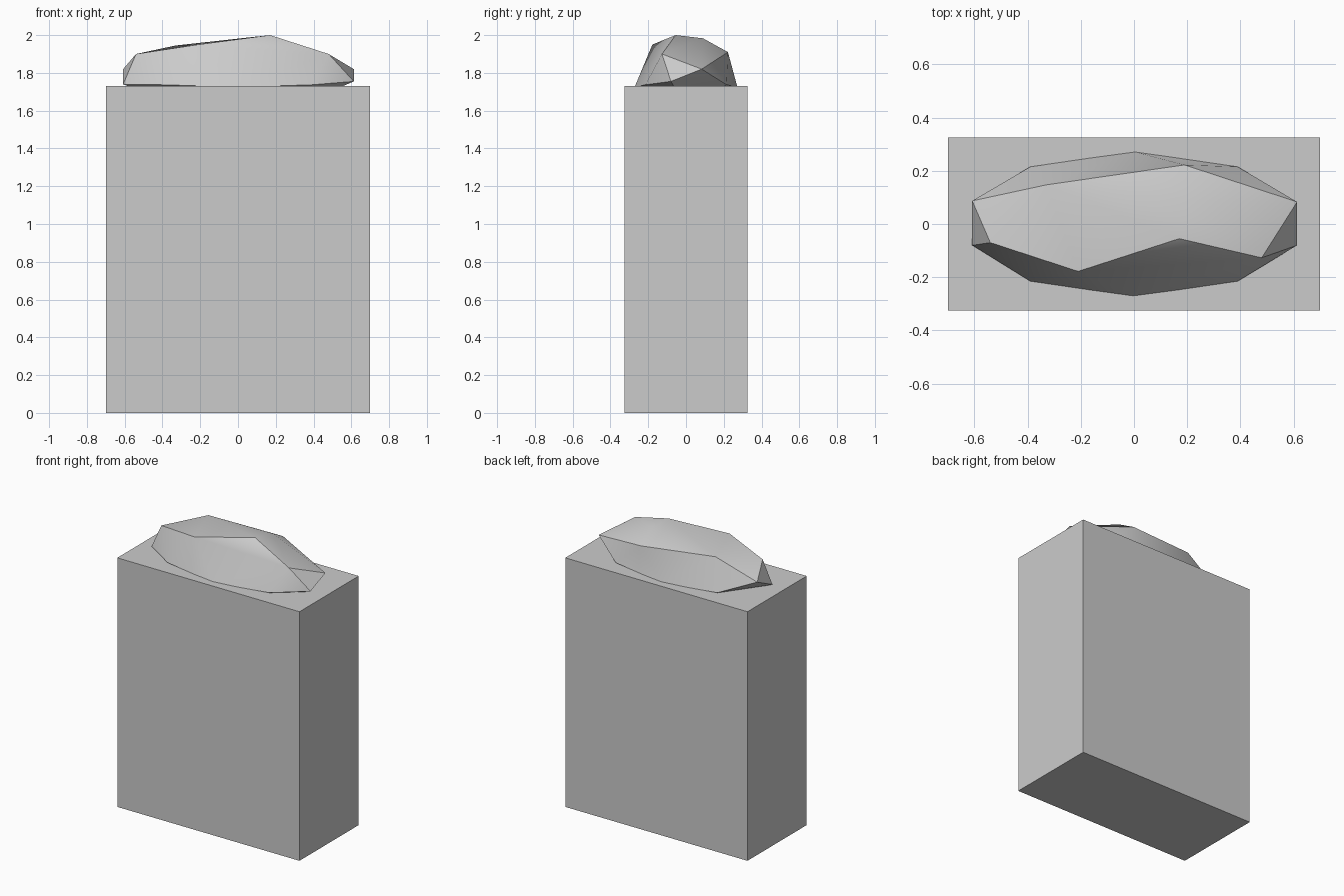
import bpy, bmesh, math

cube = bpy.data.objects.get("Cube")
if cube:
    bpy.data.objects.remove(cube, do_unlink=True)

stone = bpy.data.materials.new("light_grey_stone")
stone.use_nodes = True
GREY = (0.6, 0.6, 0.6, 1)
stone.diffuse_color = GREY
stone.node_tree.nodes["Principled BSDF"].inputs["Base Color"].default_value = GREY


def finish(name, bm):
    """Turn a bmesh into a named object with the stone material."""
    bmesh.ops.recalc_face_normals(bm, faces=bm.faces)
    mesh = bpy.data.meshes.new(name)
    bm.to_mesh(mesh)
    bm.free()
    mesh.materials.append(stone)
    obj = bpy.data.objects.new(name, mesh)
    bpy.context.collection.objects.link(obj)
    return obj


# Plinth: one plain upright block
TOP = 1.73
bm = bmesh.new()
bmesh.ops.create_cube(bm, size=1)
for v in bm.verts:
    v.co.x *= 1.4
    v.co.y *= 0.65
    v.co.z = (v.co.z + 0.5) * TOP
finish("plinth", bm)

# Boulder: faceted hull of a ten-sided rim, an irregular crown and a sunken foot
rim = [(s * x, t * y, TOP + h)
       for x, y, h in ((0.39, 0.215, 0.007), (0, 0.272, -0.005))
       for s in (-1, 1) for t in (-1, 1) if x or s > 0]
ends = [(0.613, 0.083, 1.82), (0.613, -0.08, 1.755),
        (-0.608, 0.087, 1.82), (-0.608, -0.08, 1.74)]
crown = [(-0.54, -0.07, 1.9), (-0.21, -0.178, 1.95), (0.17, -0.055, 2.0),
         (0.48, -0.127, 1.9), (-0.33, 0.147, 1.945), (0.19, 0.222, 1.91),
         (0.2, 0.09, 1.983)]
foot = [(-0.3, 0, 1.62), (0.3, 0, 1.62)]

bm = bmesh.new()
for p in rim + ends + crown + foot:
    bm.verts.new(p)
bmesh.ops.convex_hull(bm, input=bm.verts)
boulder = finish("boulder", bm)

bpy.ops.object.select_all(action="DESELECT")
boulder.select_set(True)
bpy.context.view_layer.objects.active = boulder
bpy.ops.object.shade_smooth_by_angle(angle=math.radians(30))
